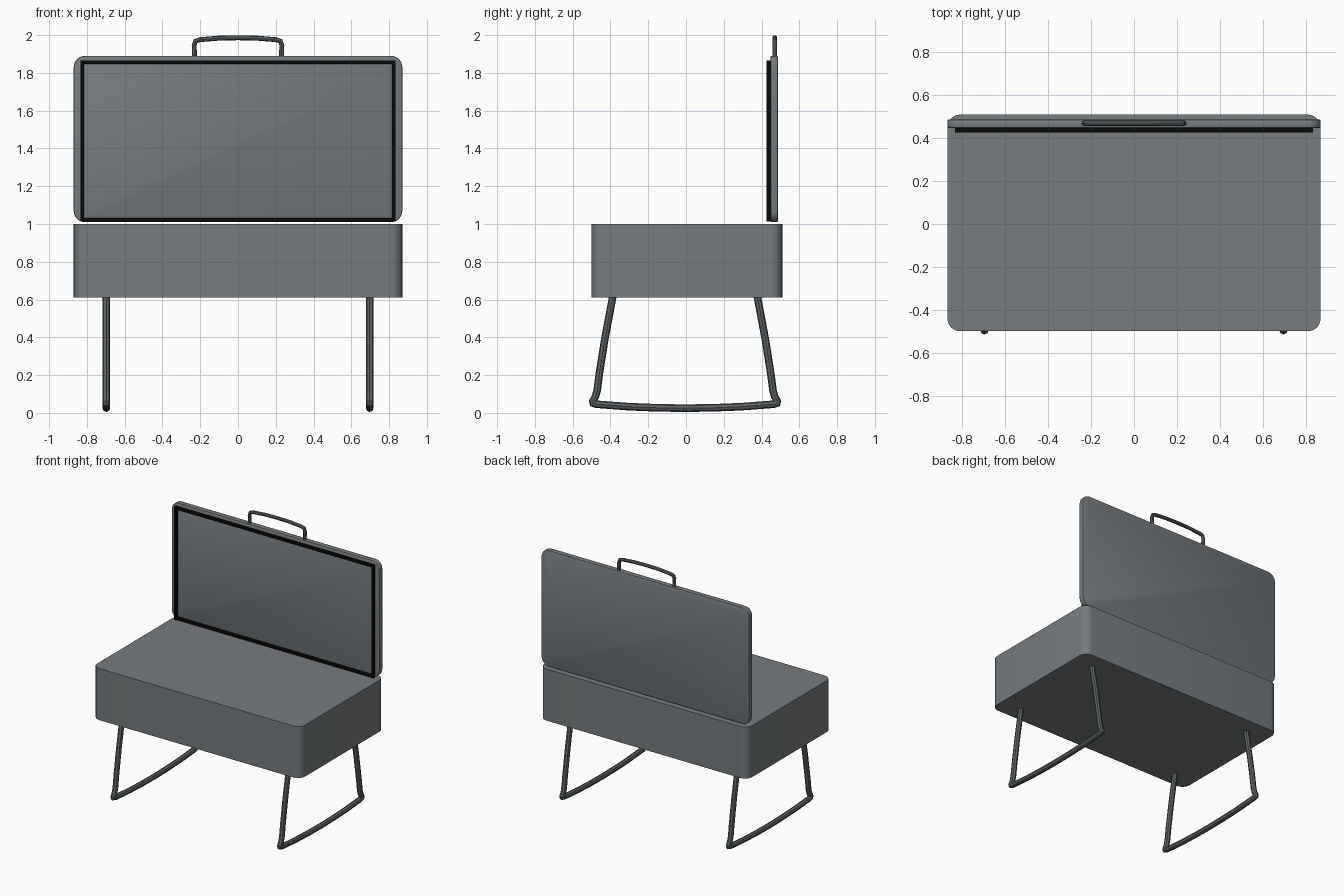
import bpy, bmesh, math
from mathutils import Vector

cube = bpy.data.objects.get("Cube")
if cube:
    bpy.data.objects.remove(cube, do_unlink=True)


def material(name, colour, roughness=0.6):
    m = bpy.data.materials.new(name)
    m.use_nodes = True
    m.diffuse_color = (*colour, 1)
    bsdf = m.node_tree.nodes["Principled BSDF"]
    bsdf.inputs["Base Color"].default_value = (*colour, 1)
    bsdf.inputs["Roughness"].default_value = roughness
    return m


body_grey = material("body grey", (0.18, 0.20, 0.21))
tube_grey = material("tube grey", (0.11, 0.125, 0.13))
seal_black = material("seal black", (0.003, 0.003, 0.003))


def finish(obj, mat):
    obj.data.materials.append(mat)
    bpy.ops.object.select_all(action="DESELECT")
    obj.select_set(True)
    bpy.context.view_layer.objects.active = obj
    bpy.ops.object.shade_smooth_by_angle(angle=math.radians(35))
    return obj


def rounded_box(name, low, high, axis, radius, mat, edge=0):
    """Box whose four edges along one axis are rounded, with an optional fine rim bevel."""
    low, high = Vector(low), Vector(high)
    bm = bmesh.new()
    bmesh.ops.create_cube(bm, size=1)
    for v in bm.verts:
        v.co = (low + high) / 2 + v.co * (high - low)
    along = [e for e in bm.edges
             if abs((e.verts[0].co - e.verts[1].co).normalized()[axis]) > 0.9]
    bmesh.ops.bevel(bm, geom=along, offset=radius, segments=6, profile=0.5, affect="EDGES")
    if edge:
        rim = [e for e in bm.edges
               if abs((e.verts[0].co - e.verts[1].co).normalized()[axis]) < 0.1]
        bmesh.ops.bevel(bm, geom=rim, offset=edge, segments=2, profile=0.5, affect="EDGES")
    mesh = bpy.data.meshes.new(name)
    bm.to_mesh(mesh)
    bm.free()
    obj = bpy.data.objects.new(name, mesh)
    bpy.context.collection.objects.link(obj)
    return finish(obj, mat)


def tube(name, points, radius, mat):
    """Round bar swept along a path."""
    curve = bpy.data.curves.new(name, "CURVE")
    curve.dimensions = "3D"
    curve.bevel_depth = radius
    curve.bevel_resolution = 2
    curve.use_fill_caps = True
    spline = curve.splines.new("POLY")
    spline.points.add(len(points) - 1)
    for p, co in zip(spline.points, points):
        p.co = (*co, 1)
    obj = bpy.data.objects.new(name, curve)
    bpy.context.collection.objects.link(obj)
    bpy.ops.object.select_all(action="DESELECT")
    obj.select_set(True)
    bpy.context.view_layer.objects.active = obj
    bpy.ops.object.convert(target="MESH")
    return finish(bpy.context.object, mat)


def mirrored(half):
    """Complete a symmetric path whose last point lies on the middle line."""
    return half + [(-a, z) for a, z in reversed(half[:-1])]


# Case and upright lid
rounded_box("case", (-0.87, -0.5, 0.61), (0.87, 0.51, 1.0), 2, 0.06, body_grey)
rounded_box("lid", (-0.87, 0.447, 1.01), (0.87, 0.487, 1.89), 1, 0.06, body_grey, 0.006)

# Rubber seal standing proud of the lid's inner face
x, low, high, w = 0.835, 1.012, 1.866, 0.02
bars = {
    "seal_left": ((x - w, low), (x, high)),
    "seal_right": ((-x, low), (-x + w, high)),
    "seal_bottom": ((-x + w, low), (x - w, low + w)),
    "seal_top": ((-x + w, high - w), (x - w, high)),
}
for name, (a, b) in bars.items():
    rounded_box(name, (a[0], 0.426, a[1]), (b[0], 0.449, b[1]),
                0 if "left" not in name and "right" not in name else 2, 0.005, seal_black)

# Carry handle
handle = mirrored([(-0.23, 1.88), (-0.232, 1.945), (-0.225, 1.968),
                   (-0.2, 1.976), (-0.1, 1.984), (0, 1.986)])
tube("handle", [(a, 0.47, z) for a, z in handle], 0.013, tube_grey)

# Bowed sled legs, one loop per side
leg = mirrored([(-0.38, 0.63), (-0.425, 0.39), (-0.455, 0.2), (-0.465, 0.12),
                (-0.475, 0.085), (-0.49, 0.06), (-0.488, 0.05), (-0.47, 0.046),
                (-0.3, 0.033), (-0.15, 0.027), (0, 0.025)])
for side, sx in (("left", 1), ("right", -1)):
    tube(side + "_leg_loop", [(sx * 0.697, a - 0.005, z) for a, z in leg], 0.02, tube_grey)
